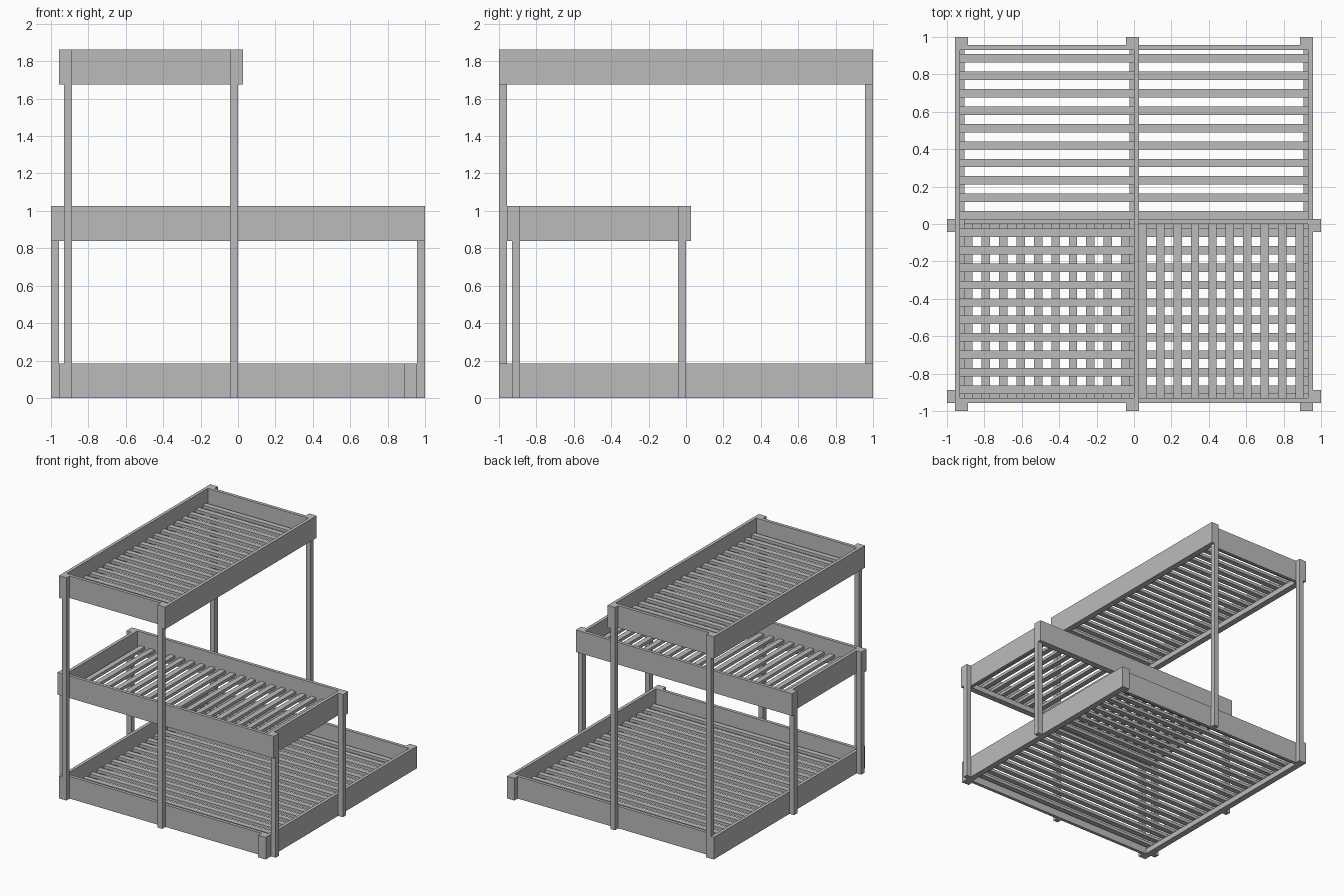
import bpy

if "Cube" in bpy.data.objects:
    bpy.data.objects.remove(bpy.data.objects["Cube"])

T = 0.027        # board thickness
P = 0.043        # post thickness
H = 0.185        # side board height
IN = 0.93        # inner half length of every bed

grey = bpy.data.materials.new("plain grey")
grey.diffuse_color = (0.5, 0.5, 0.5, 1)
grey.use_nodes = True
grey.node_tree.nodes["Principled BSDF"].inputs["Base Color"].default_value = grey.diffuse_color


def boxes(name, spans, swap=False):
    """One object made of boxes (x0, x1, y0, y1, z0, z1); swap exchanges x and y."""
    verts, faces = [], []
    for a0, a1, b0, b1, z0, z1 in spans:
        x0, x1, y0, y1 = (b0, b1, a0, a1) if swap else (a0, a1, b0, b1)
        n = len(verts)
        verts += [(x, y, z) for z in (z0, z1)
                  for x, y in ((x0, y0), (x1, y0), (x1, y1), (x0, y1))]
        faces += [[n + i for i in f] for f in
                  ((3, 2, 1, 0), (4, 5, 6, 7), (0, 1, 5, 4),
                   (1, 2, 6, 5), (2, 3, 7, 6), (3, 0, 4, 7))]
    me = bpy.data.meshes.new(name)
    me.from_pydata(verts, [], faces)
    me.materials.append(grey)
    ob = bpy.data.objects.new(name, me)
    bpy.context.collection.objects.link(ob)


def bed(name, lo, hi, z, swap=False):
    """Slatted bed, long rails along y, inner width lo..hi (swap: rails along x)."""
    top = z + H
    # long side rails
    boxes(name + "_side_rails", [(lo - T, lo, -1, 1, z, top),
                                 (hi, hi + T, -1, 1, z, top)], swap)
    # end boards set just inside the posts
    boxes(name + "_end_boards", [(lo, hi, -IN - T, -IN, z, top),
                                 (lo, hi, IN, IN + T, z, top)], swap)
    # corner posts down to the floor
    boxes(name + "_posts", [(a, a + P, b, b + P, 0, top)
                            for a in (lo, hi - P) for b in (-1, 1 - P)], swap)
    # ledgers carrying the slats
    boxes(name + "_ledgers", [(a, a + 0.025, -IN, IN, z, z + 0.045)
                              for a in (lo, hi - 0.025)], swap)
    # slats
    pitch = 0.0932
    boxes(name + "_slats", [(lo, hi, c - 0.0223, c + 0.0223, z + 0.045, z + 0.07)
                            for c in [(i - 9.5) * pitch for i in range(20)]], swap)


bed("bottom_bed", -IN, IN, 0)
bed("middle_bed", -IN, 0, 0.84, swap=True)
bed("top_bed", -IN, 0, 1.677)
